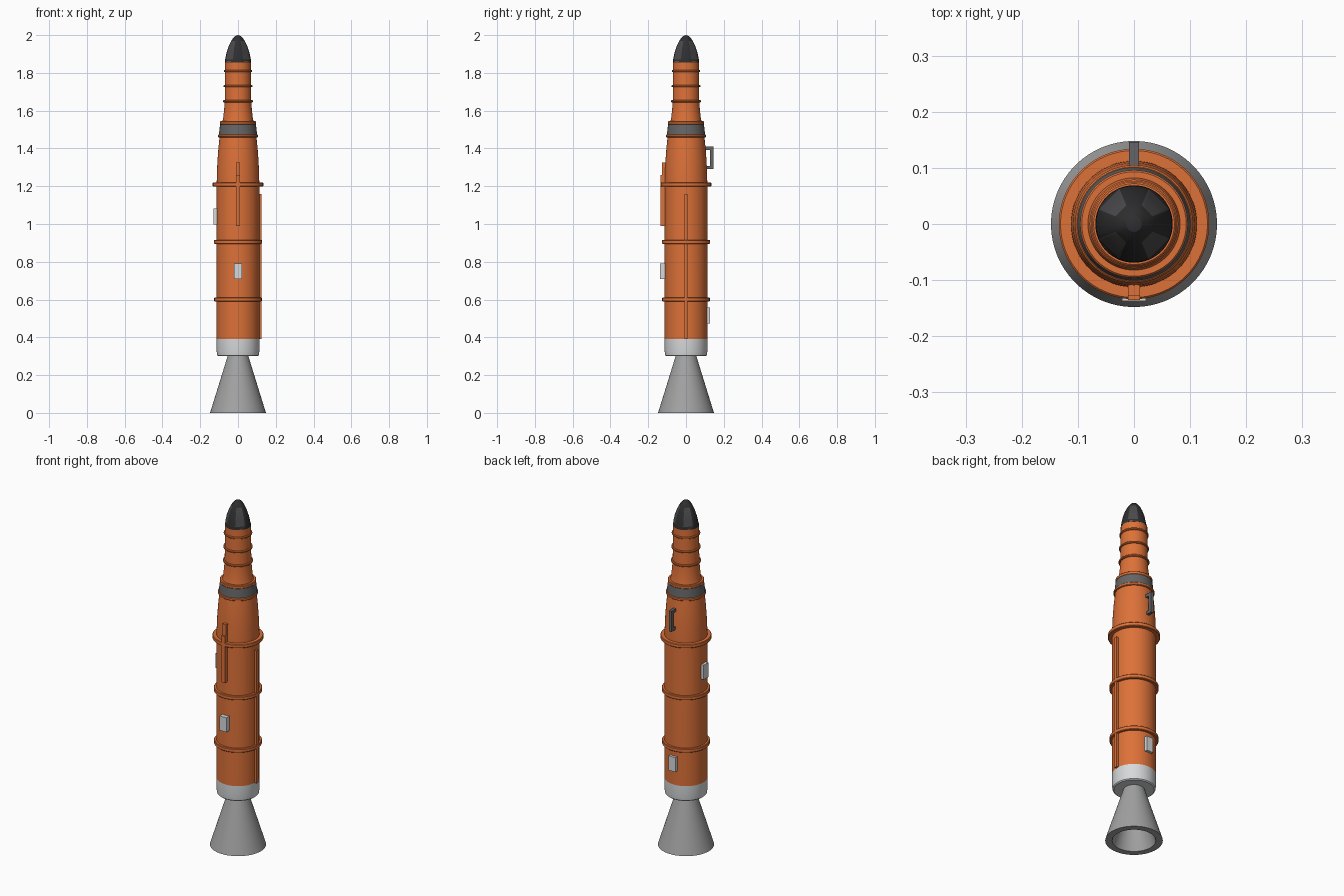
import bpy, bmesh, math

if "Cube" in bpy.data.objects:
    bpy.data.objects.remove(bpy.data.objects["Cube"])

def mat(name, c):
    m = bpy.data.materials.new(name)
    m.diffuse_color = (*c, 1)
    m.use_nodes = True
    m.node_tree.nodes["Principled BSDF"].inputs["Base Color"].default_value = m.diffuse_color
    return m

ORANGE = mat("orange paint", (0.72, 0.165, 0.04))
WHITE = mat("pale grey", (0.68, 0.69, 0.70))
STEEL = mat("nozzle grey", (0.36, 0.36, 0.36))
DARK = mat("dark grey", (0.13, 0.13, 0.135))
BLACK = mat("nose black", (0.028, 0.028, 0.03))
PANEL = mat("nose panel grey", (0.07, 0.07, 0.075))

def finish(bm, name, mats, smooth=True):
    bmesh.ops.recalc_face_normals(bm, faces=bm.faces)
    me = bpy.data.meshes.new(name)
    bm.to_mesh(me)
    bm.free()
    ob = bpy.data.objects.new(name, me)
    bpy.context.collection.objects.link(ob)
    for m in mats:
        me.materials.append(m)
    if smooth:
        bpy.ops.object.select_all(action='DESELECT')
        ob.select_set(True)
        bpy.context.view_layer.objects.active = ob
        bpy.ops.object.shade_smooth_by_angle(angle=math.radians(25))
    return ob

def revolve(name, profile, m, closed=False, n=64):
    """Spin (radius, z) points around z; open ends are capped unless the profile is a loop."""
    bm = bmesh.new()
    rings = []
    for r, z in profile:
        rings.append([bm.verts.new((r * math.cos(2 * math.pi * i / n),
                                    r * math.sin(2 * math.pi * i / n), z)) for i in range(n)])
    pairs = list(zip(rings, rings[1:])) + ([(rings[-1], rings[0])] if closed else [])
    for a, b in pairs:
        for i in range(n):
            j = (i + 1) % n
            bm.faces.new((a[i], a[j], b[j], b[i]))
    if not closed:
        bm.faces.new(rings[0])
        bm.faces.new(rings[-1])
    return finish(bm, name, [m])

def hoop(name, z, h, r_out, r_in):
    b = 0.003
    revolve(name, [(r_in, z - h / 2), (r_out - b, z - h / 2), (r_out, z - h / 2 + b),
                   (r_out, z + h / 2 - b), (r_out - b, z + h / 2), (r_in, z + h / 2)], ORANGE, True)

def block(name, m, direction, width, spans):
    """Boxes (r0, r1, z0, z1) standing off the hull, facing the given angle."""
    bm = bmesh.new()
    a = math.radians(direction)
    u, v = (math.cos(a), math.sin(a)), (-math.sin(a), math.cos(a))
    for r0, r1, z0, z1 in spans:
        res = bmesh.ops.create_cube(bm, size=1)
        for w in res["verts"]:
            r = r1 if w.co.x > 0 else r0
            t = width / 2 * (1 if w.co.y > 0 else -1)
            w.co = (u[0] * r + v[0] * t, u[1] * r + v[1] * t, z1 if w.co.z > 0 else z0)
    return finish(bm, name, [m], smooth=False)

# Engine nozzle, hollow from below
revolve("engine_nozzle", [(0.148, 0), (0.055, 0.30), (0.03, 0.30), (0.03, 0.25), (0.112, 0)], STEEL, True)
revolve("nozzle_throat", [(0.04, 0.235), (0.04, 0.255)], STEEL)

# White skirt above the engine
revolve("engine_skirt", [(0.104, 0.30), (0.110, 0.305), (0.113, 0.325), (0.113, 0.39)], WHITE)

# Main hull with its tapering shoulder
revolve("main_hull", [(0.113, 0.39), (0.113, 1.20), (0.112, 1.26), (0.109, 1.33),
                      (0.104, 1.40), (0.097, 1.465)], ORANGE)
for i, (z, r) in enumerate([(0.60, 0.126), (0.905, 0.127), (1.21, 0.134)]):
    hoop(f"hull_hoop_{i + 1}", z, 0.022, r, 0.108)

# Joint between the stages
hoop("joint_lower_hoop", 1.467, 0.016, 0.105, 0.09)
revolve("joint_band", [(0.101, 1.473), (0.095, 1.527)], DARK)
hoop("joint_upper_hoop", 1.535, 0.018, 0.096, 0.07)

# Slim upper stage and its thin hoops
revolve("upper_stage", [(0.083, 1.54), (0.078, 1.565), (0.073, 1.61), (0.070, 1.66), (0.068, 1.86)], ORANGE)
for i, z in enumerate([1.65, 1.73, 1.81]):
    hoop(f"upper_hoop_{i + 1}", z, 0.011, 0.079 - 0.002 * i, 0.062)

# Nose cone with four flattened diagonal panels
n = 64
prof = [(0.069, 1.855), (0.068, 1.872), (0.060, 1.910), (0.049, 1.942), (0.036, 1.969),
        (0.026, 1.984), (0.014, 1.996)]
bm = bmesh.new()
rings = []
for k, (r, z) in enumerate(prof):
    ring = []
    for i in range(n):
        a = 2 * math.pi * i / n
        d = (a % (math.pi / 2)) - math.pi / 4
        half = math.pi / 8
        rr = r * math.cos(half) / math.cos(d) if abs(d) < half and 1 <= k <= 4 else r
        ring.append(bm.verts.new((rr * math.cos(a), rr * math.sin(a), z)))
    rings.append(ring)
tip = bm.verts.new((0, 0, 2.0))
for k in range(len(rings) - 1):
    for i in range(n):
        j = (i + 1) % n
        f = bm.faces.new((rings[k][i], rings[k][j], rings[k + 1][j], rings[k + 1][i]))
        d = ((2 * math.pi * (i + 0.5) / n) % (math.pi / 2)) - math.pi / 4
        if 1 <= k <= 3 and abs(d) < math.pi / 8:
            f.material_index = 1
for i in range(n):
    bm.faces.new((rings[-1][i], rings[-1][(i + 1) % n], tip))
bm.faces.new(rings[0])
finish(bm, "nose_cone", [BLACK, PANEL])

# Cable ducts on the front and right
block("front_duct", ORANGE, -90, 0.021, [(0.10, 0.135, 0.99, 1.26), (0.10, 0.127, 1.26, 1.325)])
block("right_duct", ORANGE, 0, 0.017, [(0.10, 0.125, 0.39, 1.16)])

# Pale access boxes on the front, left and back
for name, ang, r, z in [("front", -90, 0.137, 0.75), ("left", 180, 0.129, 1.04), ("back", 90, 0.128, 0.515)]:
    block(f"{name}_access_box", WHITE, ang, 0.043, [(0.10, r, z - 0.042, z + 0.042)])

# Grab handle on the back
block("grab_handle", DARK, 90, 0.017, [(0.128, 0.146, 1.29, 1.41), (0.095, 0.128, 1.29, 1.307),
                                       (0.092, 0.128, 1.393, 1.41)])
